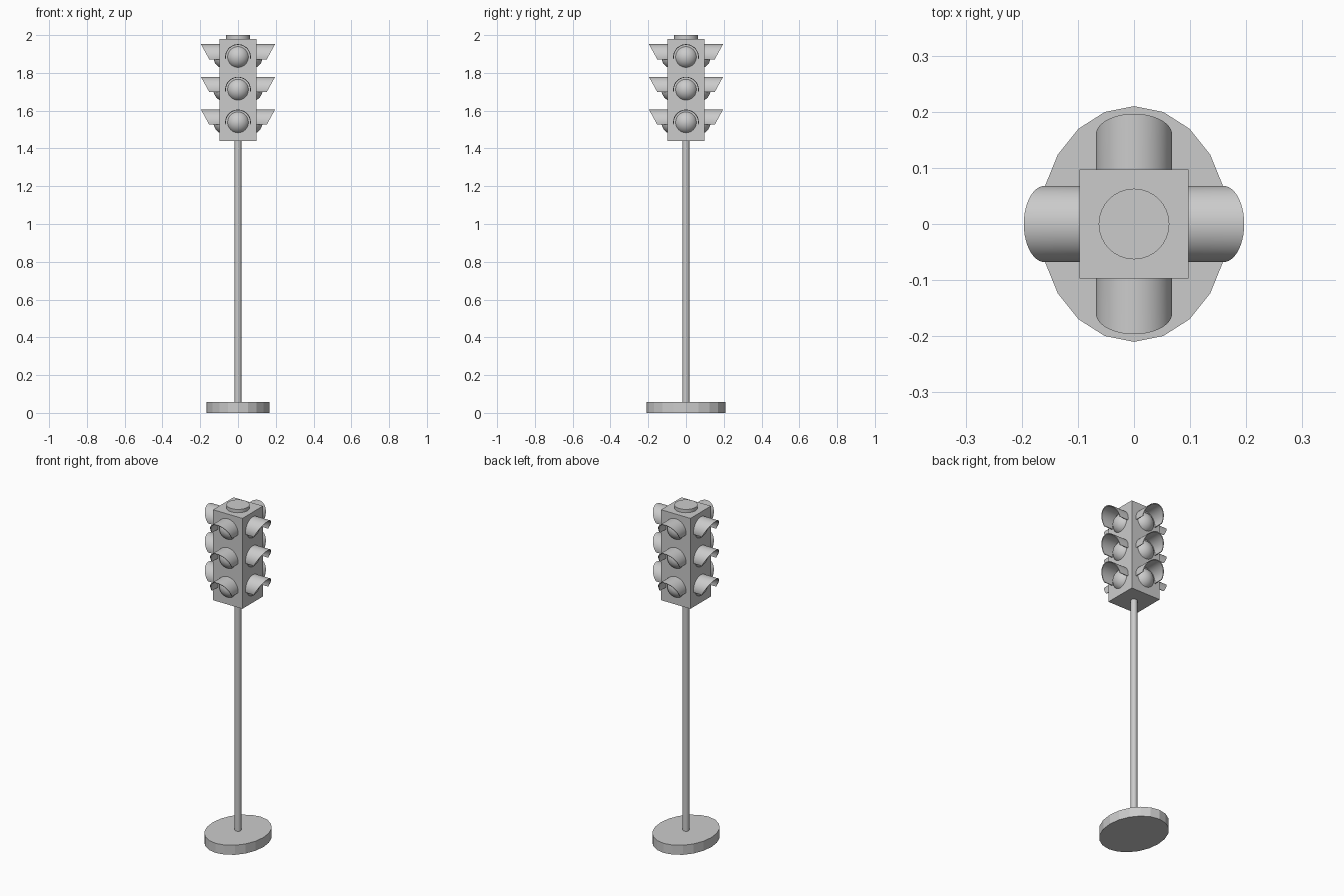
import bpy, bmesh
from math import sin, cos, pi, radians
from mathutils import Matrix

if "Cube" in bpy.data.objects:
    bpy.data.objects.remove(bpy.data.objects["Cube"])


def make_object(name, bm, smooth=True):
    bmesh.ops.recalc_face_normals(bm, faces=bm.faces[:])
    mesh = bpy.data.meshes.new(name)
    bm.to_mesh(mesh)
    bm.free()
    ob = bpy.data.objects.new(name, mesh)
    bpy.context.collection.objects.link(ob)
    if smooth:
        bpy.ops.object.select_all(action='DESELECT')
        ob.select_set(True)
        bpy.context.view_layer.objects.active = ob
        bpy.ops.object.shade_smooth_by_angle(angle=radians(35))
    return ob


def cylinder(name, rx, ry, z0, z1, sides, smooth=True):
    bm = bmesh.new()
    bmesh.ops.create_cone(bm, cap_ends=True, segments=sides, radius1=1, radius2=1, depth=1,
                          matrix=Matrix.Translation((0, 0, (z0 + z1) / 2))
                          @ Matrix.Diagonal((rx, ry, z1 - z0, 1)))
    return make_object(name, bm, smooth)


def visor(name, turn, z):
    # Thin arched hood pointing along +x, with its mouth cut on a slant
    bm = bmesh.new()
    rings = []
    steps = 24
    for i in range(steps + 1):
        a = radians(-10) + radians(200) * i / steps
        ring = []
        for r, front in ((0.068, False), (0.068, True), (0.064, True), (0.064, False)):
            h = r * sin(a)
            x = 0.159 + 0.55 * h if front else HALF - 0.005
            ring.append(bm.verts.new((x, r * cos(a), h)))
        rings.append(ring)
    for a, b in zip(rings, rings[1:]):
        for k in range(4):
            n = (k + 1) % 4
            bm.faces.new((a[k], a[n], b[n], b[k]))
    bm.faces.new(rings[0])
    bm.faces.new(rings[-1])
    bm.transform(Matrix.Translation((0, 0, z)) @ Matrix.Rotation(turn, 4, 'Z'))
    return make_object(name, bm)


def lamp(name, turn, z):
    # Round lens bulging out of the housing face
    bm = bmesh.new()
    bmesh.ops.create_uvsphere(bm, u_segments=32, v_segments=16, radius=0.063,
                              matrix=Matrix.Translation((0.067, 0, 0))
                              @ Matrix.Rotation(pi / 2, 4, 'Y'))
    bm.transform(Matrix.Translation((0, 0, z)) @ Matrix.Rotation(turn, 4, 'Z'))
    return make_object(name, bm)


HALF = 0.097

# Foot, pole and top cap
cylinder("base", 0.168, 0.21, 0, 0.057, 20, False)
cylinder("pole", 0.018, 0.018, 0.05, 1.45, 20)
cylinder("top_cap", 0.063, 0.063, 1.975, 2.0, 32)

# Square signal housing
bm = bmesh.new()
bmesh.ops.create_cube(bm, size=1, matrix=Matrix.Translation((0, 0, 1.71))
                      @ Matrix.Diagonal((2 * HALF, 2 * HALF, 0.54, 1)))
make_object("housing", bm, False)

# Three lamps with hoods on each of the four faces
for side, turn in (("right", 0), ("back", pi / 2), ("left", pi), ("front", -pi / 2)):
    for level, z in (("top", 1.884), ("middle", 1.711), ("bottom", 1.538)):
        lamp(f"lamp_{side}_{level}", turn, z)
        visor(f"visor_{side}_{level}", turn, z)
